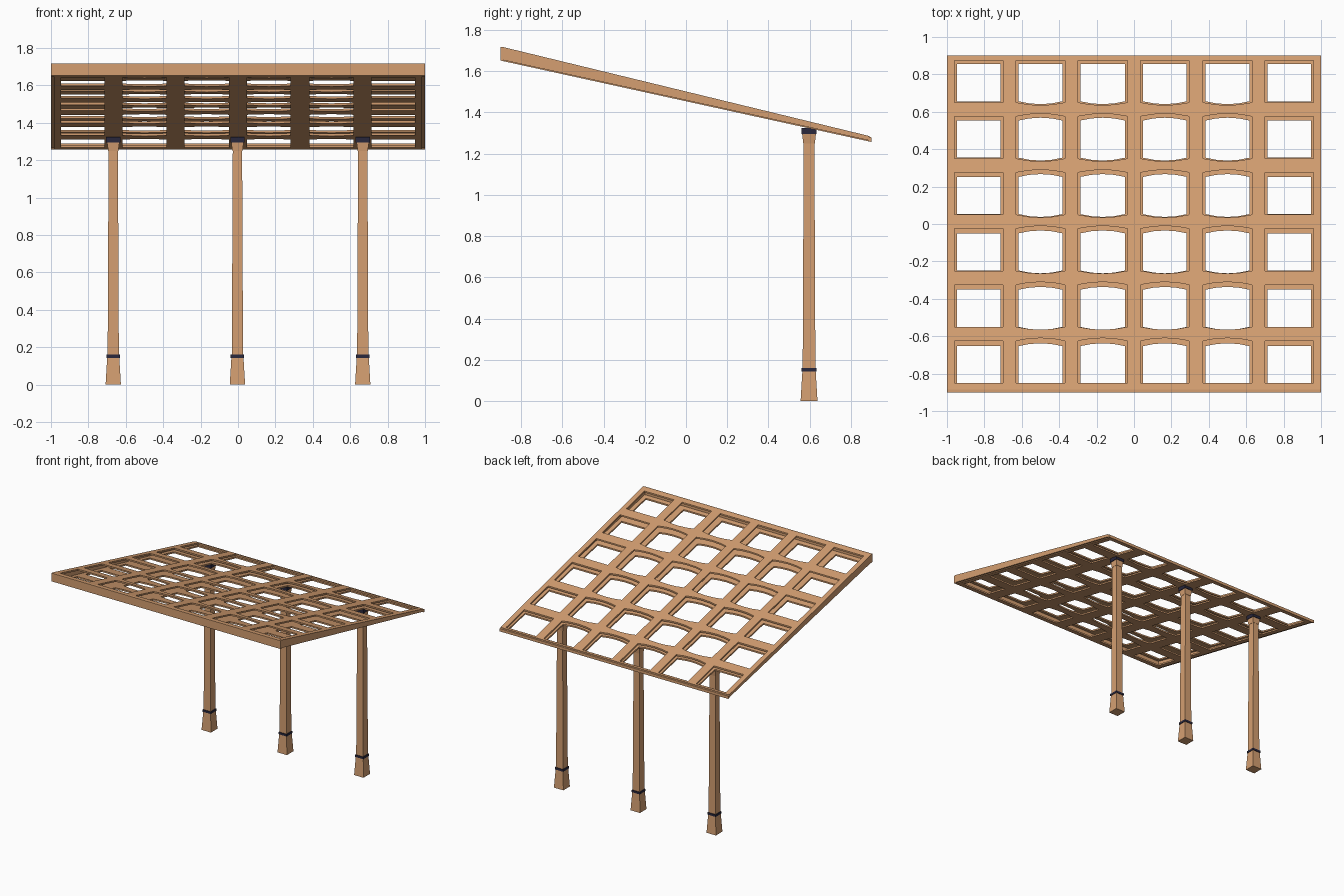
import bpy, bmesh

if "Cube" in bpy.data.objects:
    bpy.data.objects.remove(bpy.data.objects["Cube"])

def mat(name, c):
    m = bpy.data.materials.new(name)
    m.diffuse_color = (*c, 1)
    m.use_nodes = True
    m.node_tree.nodes["Principled BSDF"].inputs["Base Color"].default_value = m.diffuse_color
    return m

WOOD = mat("warm_wood", (0.66, 0.345, 0.165))
DARK = mat("dark_metal", (0.022, 0.02, 0.045))

def finish(name, bm, m):
    bmesh.ops.remove_doubles(bm, verts=bm.verts, dist=0.0002)
    bmesh.ops.recalc_face_normals(bm, faces=bm.faces)
    me = bpy.data.meshes.new(name)
    bm.to_mesh(me)
    bm.free()
    me.materials.append(m)
    ob = bpy.data.objects.new(name, me)
    bpy.context.collection.objects.link(ob)
    return ob

def loft(name, x, y, rings, m):
    """Square tower through (z, half x, half y) rings."""
    bm = bmesh.new()
    loops = [[bm.verts.new((x + sx * hx, y + sy * hy, z))
              for sx, sy in ((-1, -1), (1, -1), (1, 1), (-1, 1))] for z, hx, hy in rings]
    for a, b in zip(loops, loops[1:]):
        for i in range(4):
            bm.faces.new((a[i], a[(i + 1) % 4], b[(i + 1) % 4], b[i]))
    bm.faces.new(loops[0])
    bm.faces.new(loops[-1])
    return finish(name, bm, m)

# Sloping top and underside of the roof
def z_top(y):
    return 1.717 - 0.243 * (y + 0.885)

def z_low(y):
    return 1.652 - 0.2195 * (y + 0.9)

# Window openings: columns in x, rows in y
COLS = [(-0.96, -0.70), (-0.63, -0.37), (-0.30, -0.035), (0.035, 0.295), (0.37, 0.63), (0.70, 0.96)]
ROWS = [(-0.85 + 0.3 * k, -0.625 + 0.3 * k) for k in range(6)]

def lattice(name, zf, z0, z1, inset, lean, ex, ey0, ey1):
    """Thin sloping plate with a grid of gently arched windows."""
    bm = bmesh.new()
    xb = [-ex] + [(a[1] + b[0]) / 2 for a, b in zip(COLS, COLS[1:])] + [ex]
    yb = [ey0] + [(a[1] + b[0]) / 2 for a, b in zip(ROWS, ROWS[1:])] + [ey1]
    n = 4
    for c, (xa, xz) in enumerate(COLS):
        for r, (ya, yz) in enumerate(ROWS):
            xa2, xz2 = xa + inset, xz - inset
            shift = lean * (z_top(ya) - z_low(ya))
            ya2, yz2 = ya + inset - shift, yz - inset - shift
            inner_c = 0 < c < 5
            lo = 0.015 if inner_c and r > 0 else 0
            hi = 0.015 if inner_c and r < 5 else 0
            hole, edge = [], []
            for i in range(n + 1):
                t = i / n
                k = 1 - (2 * t - 1) ** 2
                hole.append((xa2 + (xz2 - xa2) * t, ya2 - lo * k))
                edge.append((xb[c] + (xb[c + 1] - xb[c]) * t, yb[r]))
            for i in range(n, -1, -1):
                t = i / n
                k = 1 - (2 * t - 1) ** 2
                hole.append((xa2 + (xz2 - xa2) * t, yz2 + hi * k))
                edge.append((xb[c] + (xb[c + 1] - xb[c]) * t, yb[r + 1]))
            V = [[bm.verts.new((x, y, zf(y) + dz)) for x, y in pts]
                 for pts in (hole, edge) for dz in (z0, z1)]
            m = len(hole)
            for i in range(m):
                j = (i + 1) % m
                bm.faces.new((V[0][i], V[0][j], V[2][j], V[2][i]))
                bm.faces.new((V[1][i], V[1][j], V[3][j], V[3][i]))
                bm.faces.new((V[0][i], V[0][j], V[1][j], V[1][i]))
                # outer rim walls only
                if (i < n and r == 0) or (i == n and c == 5) or \
                   (n < i < m - 1 and r == 5) or (i == m - 1 and c == 0):
                    bm.faces.new((V[2][i], V[2][j], V[3][j], V[3][i]))
    return finish(name, bm, WOOD)

lattice("roof_upper_lattice", z_top, -0.012, 0, 0, 0, 0.99, -0.885, 0.89)
lattice("roof_lower_lattice", z_low, 0, 0.012, 0.013, 0.22, 0.985, -0.895, 0.895)

# Edge boards around the roof
def board(name, x0, x1, ya, yz, low, high):
    bm = bmesh.new()
    v = [bm.verts.new((x, y, z)) for x in (x0, x1)
         for y, z in ((ya, low(ya)), (yz, low(yz)), (yz, high(yz)), (ya, high(ya)))]
    for i in range(4):
        j = (i + 1) % 4
        bm.faces.new((v[i], v[j], v[4 + j], v[4 + i]))
    bm.faces.new(v[:4])
    bm.faces.new(v[4:])
    finish(name, bm, WOOD)

board("roof_front_board", -1, 1, -0.9, -0.885, z_low, lambda y: z_top(-0.885))
board("roof_back_board", -1, 1, 0.885, 0.9, z_low, lambda y: z_top(y) - 0.004)
for side, a, b in (("left", -1, -0.98), ("right", 0.98, 1)):
    board("roof_" + side + "_board", a, b, -0.886, 0.886, lambda y: z_low(y) + 0.005, z_top)

# Posts with flared feet, capitals and metal bands
for side, x in (("left", -0.667), ("middle", -0.003), ("right", 0.667)):
    y = 0.597
    loft(side + "_post_foot", x, y, [(0, 0.041, 0.041), (0.15, 0.032, 0.032)], WOOD)
    loft(side + "_post_shaft", x, y, [(0.15, 0.030, 0.031), (1.25, 0.025, 0.026)], WOOD)
    loft(side + "_post_capital", x, y, [(1.25, 0.027, 0.028), (1.30, 0.034, 0.034)], WOOD)
    loft(side + "_foot_band", x, y, [(0.143, 0.036, 0.036), (0.16, 0.036, 0.036)], DARK)
    loft(side + "_top_band", x, y, [(1.295, 0.038, 0.037), (1.325, 0.038, 0.037)], DARK)
